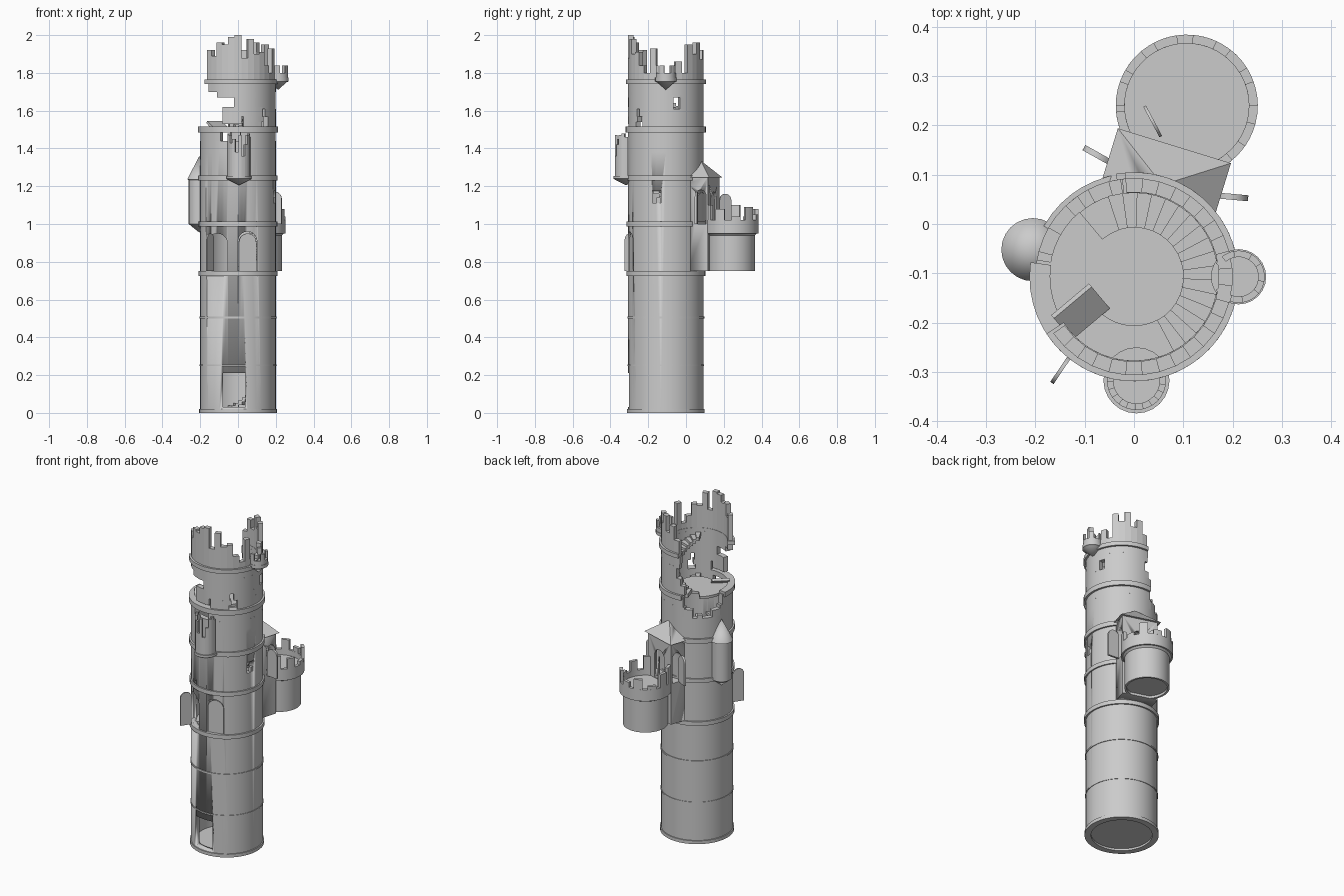
import bpy, bmesh, math
from mathutils import Matrix, Vector

if "Cube" in bpy.data.objects:
    bpy.data.objects.remove(bpy.data.objects["Cube"])

C = (0.0, -0.107)          # main tower axis
B = (0.107, 0.24)          # rear round tower axis


def rect(ri, ro, z0, z1):
    return [(ri, z0), (ro, z0), (ro, z1), (ri, z1)]


def sweep(bm, c, prof, a0=0, a1=360, step=7.5):
    """Revolve a closed (radius, z) profile around c, fully or as a capped arc."""
    n = max(1, round((a1 - a0) / step))
    full = a1 - a0 >= 360
    rings = []
    for i in range(n if full else n + 1):
        a = math.radians(a0 + (a1 - a0) * i / n)
        rings.append([bm.verts.new((c[0] + r * math.cos(a), c[1] + r * math.sin(a), z)) for r, z in prof])
    for i in range(n):
        p, q = rings[i], rings[(i + 1) % len(rings)]
        for j in range(len(prof)):
            bm.faces.new((p[j], p[j - 1], q[j - 1], q[j]))
    if not full:
        bm.faces.new(rings[0])
        bm.faces.new(rings[-1])
    if min(r for r, z in prof) == 0:
        bmesh.ops.remove_doubles(bm, verts=[v for r in rings for v in r], dist=1e-5)


def finish(bm, name):
    bmesh.ops.recalc_face_normals(bm, faces=bm.faces)
    me = bpy.data.meshes.new(name)
    bm.to_mesh(me)
    bm.free()
    ob = bpy.data.objects.new(name, me)
    bpy.context.collection.objects.link(ob)
    bpy.ops.object.select_all(action='DESELECT')
    ob.select_set(True)
    bpy.context.view_layer.objects.active = ob
    bpy.ops.object.shade_smooth_by_angle(angle=math.radians(25))
    return ob


def lathe(name, c, prof, step=7.5):
    bm = bmesh.new()
    sweep(bm, c, prof, step=step)
    return finish(bm, name)


def blocks(name, c, ri, ro, pieces):
    """Ring masonry made of (start angle, end angle, z0, z1) blocks."""
    bm = bmesh.new()
    for a0, a1, z0, z1 in pieces:
        sweep(bm, c, rect(ri, ro, z0, z1), a0, a1)
    return finish(bm, name)


def panel(name, pos, yaw, w, h, depth, arched=True, tilt=0):
    """Slab standing on pos; local x is its width, local y its depth."""
    pts = [(-w / 2, 0), (w / 2, 0)]
    if arched:
        pts += [(w / 2 * math.cos(t * math.pi / 10), h - w / 2 + w / 2 * math.sin(t * math.pi / 10)) for t in range(11)]
    else:
        pts += [(w / 2, h), (-w / 2, h)]
    bm = bmesh.new()
    f = bm.faces.new([bm.verts.new((x, -depth / 2, z)) for x, z in pts])
    ex = bmesh.ops.extrude_face_region(bm, geom=[f])['geom']
    bmesh.ops.translate(bm, vec=(0, depth, 0), verts=[v for v in ex if isinstance(v, bmesh.types.BMVert)])
    m = Matrix.Translation(pos) @ Matrix.Rotation(math.radians(yaw), 4, 'Z') @ Matrix.Rotation(math.radians(tilt), 4, 'X')
    bm.transform(m)
    return finish(bm, name)


def cut(ob, cutters):
    bpy.context.view_layer.objects.active = ob
    for c in cutters:
        c.hide_render = True
        m = ob.modifiers.new('opening', 'BOOLEAN')
        m.operation, m.solver, m.object = 'DIFFERENCE', 'EXACT', c
        bpy.ops.object.modifier_apply(modifier=m.name)
        bpy.data.objects.remove(c)


# Main shaft with its door, arches and windows
shaft = lathe('tower_shaft', C, rect(0.17, 0.2, 0, 1.38))
cut(shaft, [panel('door_cutter', (-0.02, -0.3, 0.03), 0, 0.12, 0.18, 0.16, False),
            panel('arch_cutter_a', (-0.11, -0.26, 0.75), 0, 0.11, 0.2, 0.14),
            panel('arch_cutter_b', (0.05, -0.29, 0.75), 0, 0.1, 0.21, 0.1),
            panel('window_cutter', (0.18, -0.155, 1.11), 90, 0.045, 0.065, 0.1, False)])
panel('window_bar', (0.188, -0.145, 1.11), 90, 0.02, 0.03, 0.015, False)
panel('closed_arch_door', (0.05, -0.283, 0.75), 14, 0.094, 0.2, 0.012)
panel('open_arch_door', (-0.148, -0.295, 0.75), 56, 0.066, 0.2, 0.008)

# String courses
for z, r, t in [(0.01, 0.206, 0.02), (0.252, 0.203, 0.008), (0.504, 0.204, 0.01),
                (0.738, 0.209, 0.025), (1.0, 0.208, 0.025), (1.243, 0.21, 0.028)]:
    lathe('string_course', C, rect(0.19, r, z - t / 2, z + t / 2))

# Ruined storeys
blocks('broken_wall_lower', C, 0.17, 0.2, [
    (165, 465, 1.38, 1.44), (170, 242, 1.44, 1.5), (274, 462, 1.44, 1.5),
    (105, 118, 1.38, 1.43), (125, 134, 1.38, 1.40), (150, 165, 1.38, 1.42)])
blocks('broken_course', C, 0.17, 0.212, [(172, 460, 1.485, 1.515)])
blocks('broken_wall_upper', C, 0.17, 0.2, [
    (278, 308, 1.515, 1.54), (322, 465, 1.515, 1.57), (246, 275, 1.53, 1.57), (278, 312, 1.54, 1.57),
    (246, 310, 1.57, 1.62), (316, 458, 1.57, 1.61),
    (264, 372, 1.61, 1.68), (382, 450, 1.61, 1.68),
    (236, 456, 1.67, 1.70), (219, 457, 1.70, 1.745)])
blocks('crown_course', C, 0.17, 0.212, [(213, 455, 1.74, 1.765)])
tops = [1.92, 1.89, 1.96, 1.95, 1.99, 2.0, 1.88, 1.98, 1.90, 1.91, 1.84, 1.80,
        1.93, 1.80, 1.78, 1.80, 1.86, 1.80, 1.95, 1.90, 1.96, 1.87, 1.92, 1.84]
blocks('battlements', C, 0.172, 0.2, [(215 + 10 * i, 225 + 10 * i, 1.765, t) for i, t in enumerate(tops)])

# Floors and winding stairs
lathe('ground_floor', C, rect(0, 0.172, 0.012, 0.025))
levels = [0.025, 0.25, 0.5, 0.75, 1.0, 1.25, 1.5]
for z in levels[1:]:
    bm = bmesh.new()
    sweep(bm, C, rect(0, 0.1, z - 0.015, z))
    sweep(bm, C, rect(0.098, 0.172, z - 0.015, z), 130, 225)
    finish(bm, 'floor')
for z in levels:
    blocks('winding_stairs', C, 0.1, 0.172,
           [(98 - 10 * i, 108 - 10 * i, z + 0.014 * i - 0.01, z + 0.014 * (i + 1)) for i in range(17)])
panel('fallen_slab', (-0.09, -0.2, 1.5), 40, 0.1, 0.07, 0.015, False, -55)

# Front broken turret
F = (0.005, -0.317)
lathe('front_turret_base', F, [(0, 1.205), (0.06, 1.235), (0.067, 1.24), (0.067, 1.255), (0, 1.255)], 15)
ft = [1.46, 1.48, 1.47, 1.43, 1.45, 1.38, 1.47, 1.36, 1.42, 1.47, 1.48, 1.46]
blocks('front_turret_wall', F, 0.047, 0.06, [(165 + 17 * i, 182 + 17 * i, 1.25, t) for i, t in enumerate(ft)])

# Left turret with a cone roof
L = (-0.205, -0.052)
lathe('left_turret', L, [(0, 0.955), (0.056, 1.0), (0.056, 1.24), (0, 1.24)], 15)
lathe('left_turret_roof', L, [(0, 1.225), (0.064, 1.235), (0, 1.36)], 15)

# Small bartizan on the crown
R = (0.212, -0.107)
lathe('bartizan_base', R, [(0, 1.71), (0.045, 1.75), (0.056, 1.755), (0.056, 1.775), (0, 1.775)], 15)
blocks('bartizan_parapet', R, 0.04, 0.053, [(-150, 150, 1.775, 1.80)] + [(a, a + 30, 1.80, 1.84) for a in (-110, -40, 30, 100)])

# Rear round tower with crenellated parapet
lathe('rear_tower', B, [(0, 0.765), (0.113, 0.765), (0.113, 0.75), (0.125, 0.75), (0.125, 0.94),
                        (0.14, 0.955), (0.14, 0.985), (0, 0.985)])
blocks('rear_parapet', B, 0.126, 0.144, [(-75, 205, 0.95, 1.02)] +
       [(a, a + 20, 1.02, h) for a, h in [(-70, 1.1), (-35, 1.08), (0, 1.04), (32, 1.09), (65, 1.05),
                                          (98, 1.08), (130, 1.04), (160, 1.10), (185, 1.12)]])

# Link house between the two towers
d = Vector((B[0] - C[0], B[1] - C[1], 0)).normalized()
s = Vector((d.y, -d.x, 0))
O = Vector((C[0], C[1], 0))
yaw = math.degrees(math.atan2(s.y, s.x))
house = panel('link_house', O + d * 0.19 + Vector((0, 0, 0.75)), yaw, 0.21, 0.5, 0.15, False)
door = O + d * 0.24 + Vector((0, 0, 0.99))
side = O + d * 0.225 + Vector((0, 0, 1.0))
cut(house, [panel('house_door_cutter', door, yaw, 0.09, 0.18, 0.12),
            panel('house_window_cutter', side, yaw + 90, 0.06, 0.18, 0.4)])
panel('house_door_leaf', (0.038, 0.208, 0.99), 118, 0.07, 0.17, 0.006)
for sg in (-1, 1):
    panel('side_shutter', side + s * sg * 0.14 - d * 0.012 + Vector((0, 0, 0.0)), yaw + sg * 12, 0.07, 0.17, 0.012)

# Hipped roof
bm = bmesh.new()
q = [bm.verts.new(O + s * u + d * v + Vector((0, 0, 1.245)))
     for u, v in [(-0.12, 0.1), (0.12, 0.1), (0.12, 0.278), (-0.12, 0.278)]]
apex = bm.verts.new(O + d * 0.195 + Vector((0, 0, 1.335)))
bm.faces.new(q)
for i in range(4):
    bm.faces.new((q[i - 1], q[i], apex))
roof = finish(bm, 'house_roof')
# Keep the roof and house out of the tower interior
for ob in (house, roof):
    cut(ob, [lathe('tower_core_cutter', C, rect(0, 0.185, 0.6, 1.5))])
